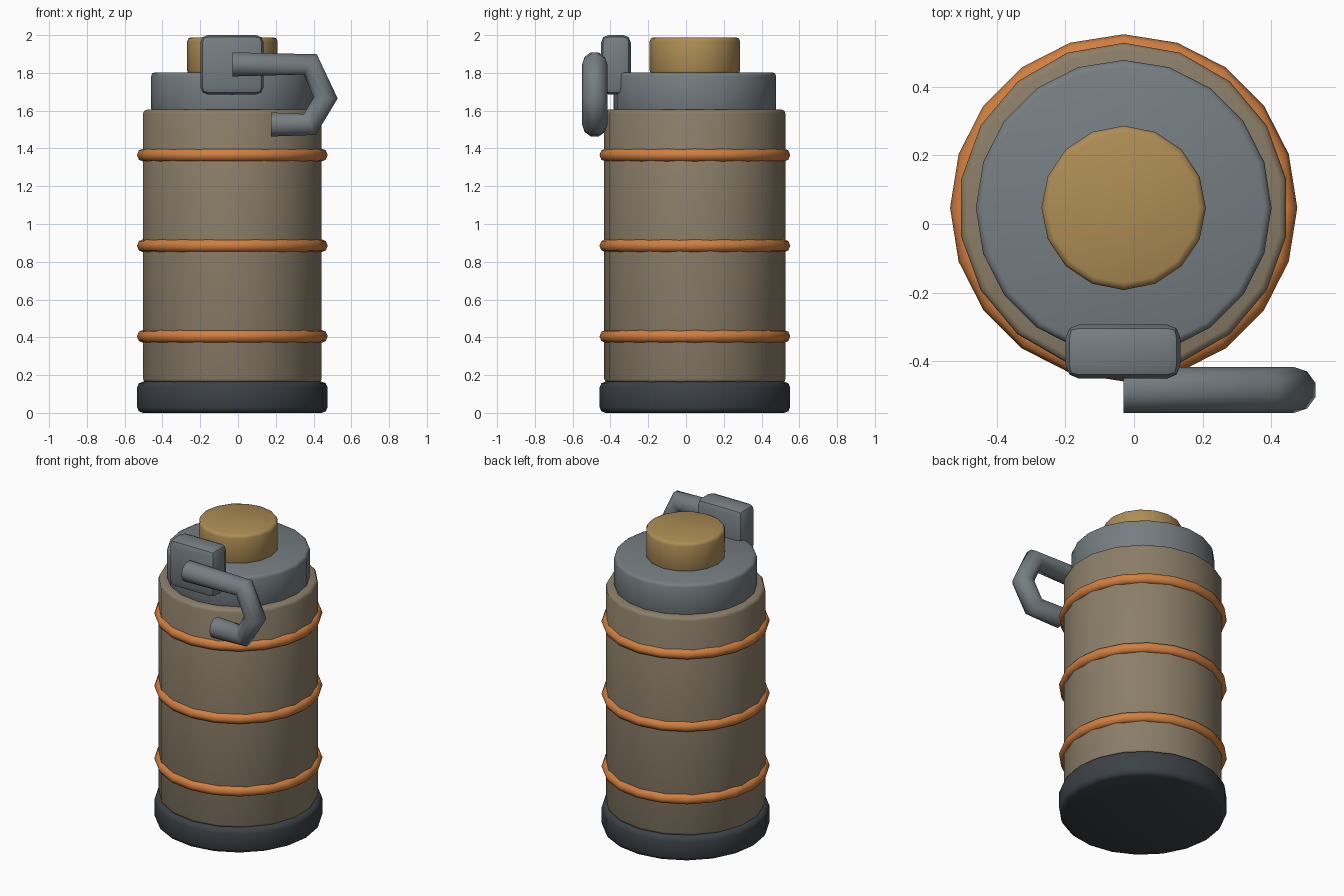
import bpy
import math

cube = bpy.data.objects.get("Cube")
if cube:
    bpy.data.objects.remove(cube, do_unlink=True)

CX, CY = -0.03, 0.047  # axis of the canister


def make_material(name, rgb):
    mat = bpy.data.materials.new(name)
    mat.use_nodes = True
    color = (*rgb, 1.0)
    mat.diffuse_color = color
    mat.node_tree.nodes["Principled BSDF"].inputs["Base Color"].default_value = color
    return mat


TAN = make_material("tan body", (0.26, 0.21, 0.14))
STEEL = make_material("grey steel", (0.18, 0.21, 0.225))
BRASS = make_material("brass", (0.42, 0.265, 0.09))
ORANGE = make_material("orange band", (0.64, 0.21, 0.05))
DARK = make_material("dark base", (0.045, 0.053, 0.062))


def finish(name, mat, bevel=0.0, segments=2, angle=50):
    obj = bpy.context.object
    obj.name = obj.data.name = name
    obj.data.materials.clear()
    obj.data.materials.append(mat)
    if bevel:
        mod = obj.modifiers.new("rounded edges", 'BEVEL')
        mod.width = bevel
        mod.segments = segments
        mod.limit_method = 'ANGLE'
        mod.angle_limit = math.radians(40)
        bpy.ops.object.modifier_apply(modifier=mod.name)
    bpy.ops.object.shade_smooth_by_angle(angle=math.radians(angle))
    return obj


def drum(name, mat, sides, radius, bottom, top, bevel):
    bpy.ops.mesh.primitive_cylinder_add(
        vertices=sides, radius=radius, depth=top - bottom,
        location=(CX, CY, (bottom + top) / 2))
    return finish(name, mat, bevel)


# Stacked cylindrical parts
drum("base", DARK, 20, 0.504, 0.0, 0.165, 0.03)
drum("body", TAN, 18, 0.48, 0.16, 1.605, 0.02)
drum("cap", STEEL, 20, 0.43, 1.59, 1.803, 0.02)
drum("top_button", BRASS, 16, 0.239, 1.79, 1.988, 0.02)

# Three raised bands around the body
for i, label in enumerate(("lower", "middle", "upper")):
    bpy.ops.mesh.primitive_torus_add(
        major_radius=0.47, minor_radius=0.035, major_segments=20,
        minor_segments=8, location=(CX, CY, 0.405 + 0.48 * i))
    finish(label + "_band", ORANGE)

# Block that holds the lever
bpy.ops.mesh.primitive_cube_add(size=1, location=(-0.032, -0.371, 1.843))
bpy.context.object.scale = (0.335, 0.158, 0.315)
bpy.ops.object.transform_apply(location=False, rotation=False, scale=True)
finish("lever_block", STEEL, 0.04, 2, 35)

# Bent tube lever
curve = bpy.data.curves.new("lever", 'CURVE')
curve.dimensions = '3D'
curve.bevel_depth = 0.067
curve.bevel_resolution = 3
curve.use_fill_caps = True
path = [(-0.03, 1.845), (0.383, 1.845), (0.464, 1.668), (0.38, 1.527), (0.175, 1.527)]
spline = curve.splines.new('POLY')
spline.points.add(len(path) - 1)
for point, (x, z) in zip(spline.points, path):
    point.co = (x, -0.483, z, 1)
lever = bpy.data.objects.new("lever", curve)
bpy.context.collection.objects.link(lever)
bpy.ops.object.select_all(action='DESELECT')
lever.select_set(True)
bpy.context.view_layer.objects.active = lever
bpy.ops.object.convert(target='MESH')
finish("lever", STEEL, angle=70)
